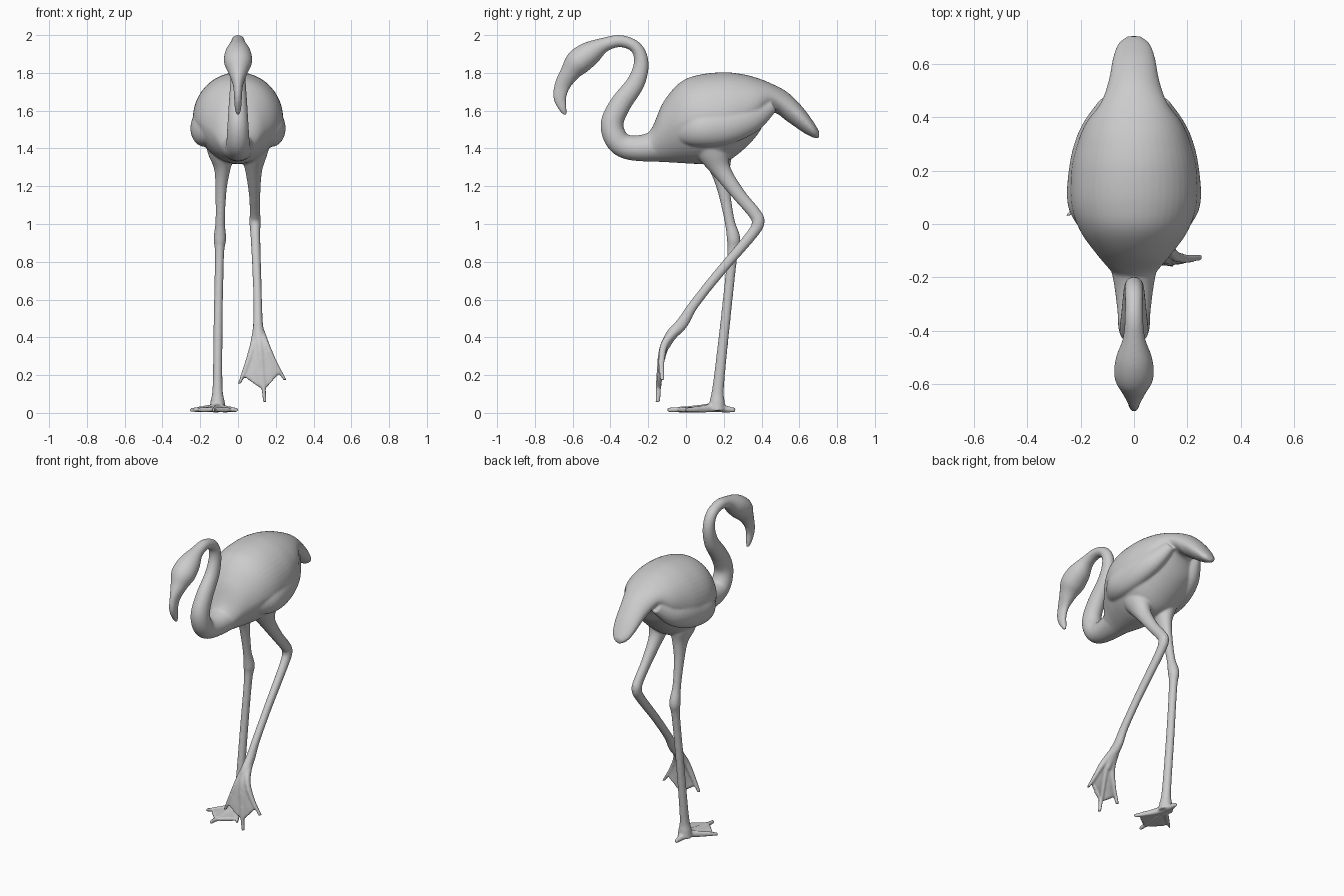
import bpy, bmesh, math
from mathutils import Vector

parts = []
X = Vector((1, 0, 0))


def spline(pts, n=6):
    """Smooth interpolation through tuples of any length."""
    out = []
    for i in range(len(pts) - 1):
        a, b, c, d = pts[max(i - 1, 0)], pts[i], pts[i + 1], pts[min(i + 2, len(pts) - 1)]
        for k in range(n):
            t = k / n
            out.append([0.5 * (2 * q + (r - p) * t + (2 * p - 5 * q + 4 * r - s) * t * t
                               + (3 * q - p - 3 * r + s) * t ** 3)
                        for p, q, r, s in zip(a, b, c, d)])
    return out + [list(pts[-1])]


def loft(name, rings, seg=28, pinch=0.0):
    """Closed skin over rings of (centre, side vector, up vector)."""
    bm = bmesh.new()
    loops = []
    for c, u, v in rings:
        loop = []
        for i in range(seg):
            a = 2 * math.pi * i / seg
            s = math.sin(a)
            loop.append(bm.verts.new(c + u * math.cos(a) * (1 - pinch * max(0, -s)) + v * s))
        loops.append(loop)
    for a, b in zip(loops, loops[1:]):
        for i in range(seg):
            j = (i + 1) % seg
            bm.faces.new((a[i], a[j], b[j], b[i]))
    bm.faces.new(loops[0])
    bm.faces.new(loops[-1])
    bmesh.ops.recalc_face_normals(bm, faces=bm.faces)
    me = bpy.data.meshes.new(name)
    bm.to_mesh(me)
    bm.free()
    ob = bpy.data.objects.new(name, me)
    bpy.context.collection.objects.link(ob)
    parts.append(ob)


def tube(name, pts):
    """Tube through (x, y, z, side radius, in-plane radius)."""
    st = spline(pts)
    rings = []
    for i, p in enumerate(st):
        t = Vector(st[min(i + 1, len(st) - 1)][:3]) - Vector(st[max(i - 1, 0)][:3])
        rings.append((Vector(p[:3]), X * max(p[3], .003), t.cross(X).normalized() * max(p[4], .003)))
    loft(name, rings)


def foot(name, toes, r):
    """Three toes with a thin web between neighbours."""
    for k, toe in enumerate(toes):
        n = len(toe) - 1
        tube(f"{name}_toe_{k}", [(*p, r * (1.25 - .8 * i / n), r * (1.25 - .6 * i / n))
                                 for i, p in enumerate(toe)])
    curves = [spline(t, 8) for t in toes]
    for k in range(2):
        a, b = curves[k], curves[k + 1]
        rings = []
        last = 28
        for i in range(last):
            f = i / last * .86

            def at(c):
                q = f * (len(c) - 1)
                j = min(int(q), len(c) - 2)
                return Vector(c[j]).lerp(Vector(c[j + 1]), q - j), Vector(c[j + 1]) - Vector(c[j])
            (pa, ta), (pb, tb) = at(a), at(b)
            u = (pb - pa) / 2
            if u.length < .004:
                u = X * .004
            rings.append(((pa + pb) / 2, u, (ta + tb).cross(u).normalized() * .013))
        loft(f"{name}_web_{k}", rings)


# Torso and tail: y, top, bottom, half width
torso = [(-.24, 1.44, 1.335, .05), (-.18, 1.51, 1.33, .085), (-.12, 1.645, 1.328, .135),
         (-.03, 1.75, 1.323, .20), (.07, 1.79, 1.318, .235), (.2, 1.803, 1.325, .236),
         (.3, 1.793, 1.39, .213), (.38, 1.772, 1.475, .18), (.455, 1.742, 1.588, .125),
         (.54, 1.695, 1.54, .095), (.62, 1.615, 1.485, .08), (.675, 1.54, 1.457, .06),
         (.705, 1.49, 1.455, .025)]
loft("torso", [(Vector((0, y, (a + b) / 2)), X * w, Vector((0, 0, (a - b) / 2)))
               for y, a, b, w in spline(torso)], 48, .12)

# Folded wings
for s, side in ((-1, "left"), (1, "right")):
    tube(f"{side}_wing", [(s * .12, -.08, 1.5, .03, .05), (s * .17, .05, 1.5, .073, .09),
                          (s * .172, .2, 1.52, .073, .1), (s * .145, .34, 1.56, .064, .08),
                          (s * .1, .46, 1.63, .03, .035)])

# Neck, head and hooked beak
neck = [(-.02, 1.45, .12, .115), (-.2, 1.405, .08, .075), (-.32, 1.41, .063, .064),
        (-.375, 1.46, .06, .062), (-.39, 1.54, .055, .06), (-.345, 1.637, .049, .056),
        (-.265, 1.75, .041, .048), (-.237, 1.855, .036, .039), (-.265, 1.935, .034, .032),
        (-.345, 1.968, .034, .032), (-.43, 1.95, .042, .038), (-.505, 1.906, .068, .063),
        (-.57, 1.857, .074, .069), (-.615, 1.80, .05, .052), (-.654, 1.735, .027, .042),
        (-.668, 1.67, .021, .035), (-.652, 1.61, .017, .021), (-.637, 1.578, .008, .008)]
tube("neck_and_head", [(0, *p) for p in neck])

# Standing leg
tube("standing_leg", [(-.09, .15, 1.46, .09, .11), (-.088, .165, 1.37, .07, .085),
                      (-.083, .18, 1.29, .043, .055), (-.09, .20, 1.18, .03, .034),
                      (-.094, .23, 1.02, .025, .027), (-.096, .252, .92, .033, .036),
                      (-.098, .245, .83, .024, .027), (-.105, .21, .5, .024, .026),
                      (-.108, .172, .15, .026, .03), (-.108, .165, .06, .038, .04),
                      (-.108, .165, .012, .045, .045)])
tube("hind_toe", [(-.108, .16, .03, .03, .025), (-.108, .21, .02, .02, .019),
                  (-.108, .262, .015, .01, .012)])
base = (-.108, .16, .03)
foot("standing_foot", [
    [base, (-.16, .11, .022), (-.205, .07, .018), (-.25, .03, .016)],
    [base, (-.118, .07, .022), (-.125, -.01, .018), (-.13, -.098, .016)],
    [base, (-.075, .10, .022), (-.04, .05, .018), (-.005, -.005, .016)]], .02)

# Raised leg
tube("raised_leg", [(.09, .12, 1.46, .09, .11), (.085, .15, 1.37, .07, .085),
                    (.083, .19, 1.28, .044, .05), (.088, .28, 1.155, .03, .036),
                    (.09, .36, 1.06, .028, .034), (.09, .382, 1.01, .03, .034),
                    (.092, .345, .94, .026, .029), (.1, .17, .735, .023, .026),
                    (.105, .04, .57, .023, .026), (.106, -.02, .475, .026, .032),
                    (.11, -.08, .41, .03, .03), (.115, -.115, .34, .02, .022)])
root = (.106, -.03, .46)
foot("raised_foot", [
    [root, (.082, -.105, .36), (.045, -.135, .25), (.008, -.145, .155)],
    [root, (.115, -.115, .36), (.13, -.14, .2), (.142, -.15, .055)],
    [root, (.145, -.11, .37), (.193, -.13, .27), (.25, -.125, .172)]], .02)

# Fuse everything into one smooth skin
bpy.ops.object.select_all(action='DESELECT')
for ob in parts:
    ob.select_set(True)
bird = parts[0]
bpy.context.view_layer.objects.active = bird
bpy.ops.object.join()
bird.name = "wading_bird"
rm = bird.modifiers.new("fuse", 'REMESH')
rm.mode = 'VOXEL'
rm.voxel_size = .0065
rm.use_smooth_shade = True
sm = bird.modifiers.new("soften", 'SMOOTH')
sm.factor = .5
sm.iterations = 8
